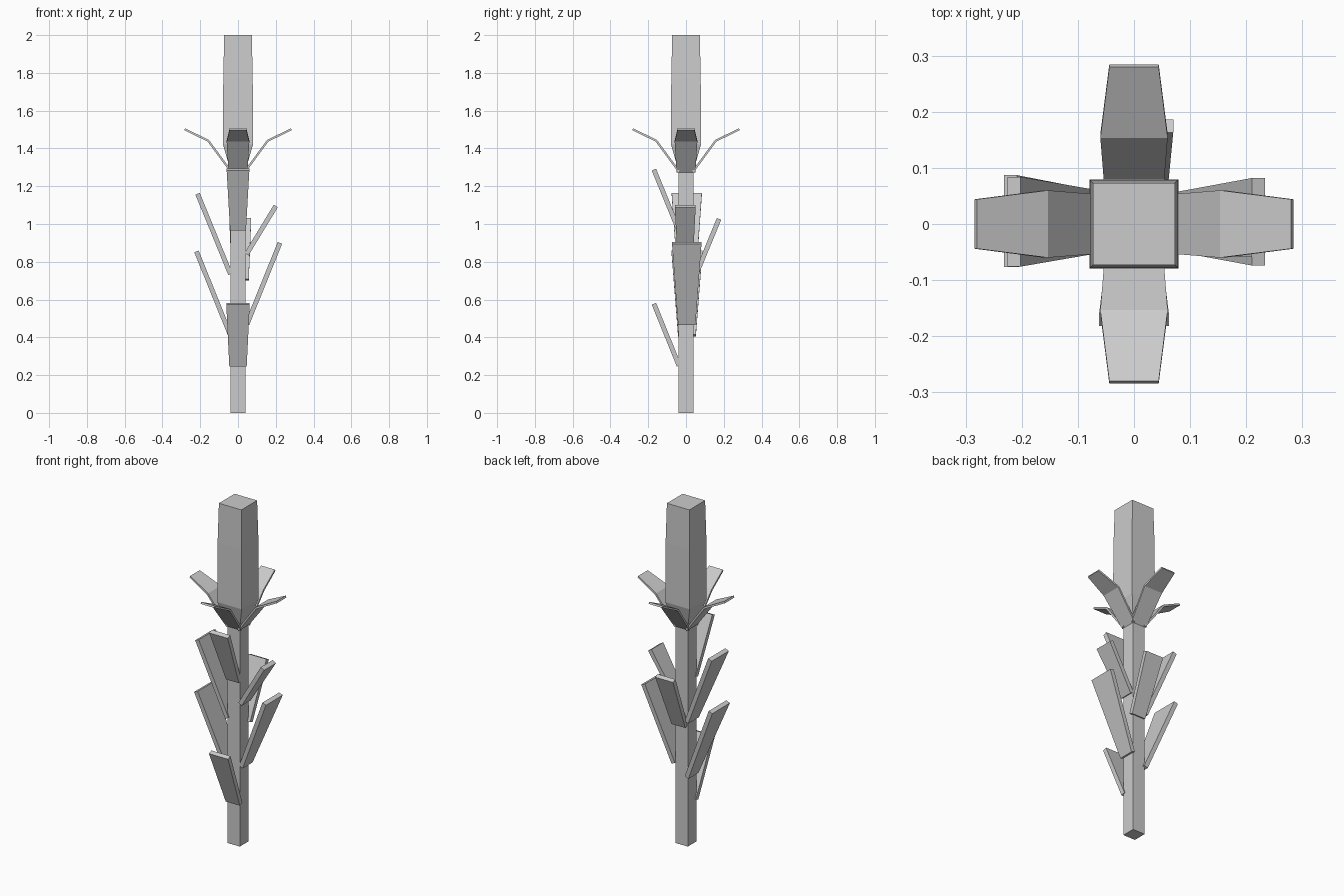
import bpy, bmesh, math
from mathutils import Vector, Matrix

if "Cube" in bpy.data.objects:
    bpy.data.objects.remove(bpy.data.objects["Cube"])


def finish(name, bm):
    bmesh.ops.recalc_face_normals(bm, faces=bm.faces)
    mesh = bpy.data.meshes.new(name)
    bm.to_mesh(mesh)
    bm.free()
    obj = bpy.data.objects.new(name, mesh)
    bpy.context.collection.objects.link(obj)
    return obj


def loft(name, rings, transform=Matrix()):
    """Skin four-cornered rings and cap both ends."""
    bm = bmesh.new()
    loops = [[bm.verts.new(transform @ Vector(p)) for p in r] for r in rings]
    for a, b in zip(loops, loops[1:]):
        for i in range(4):
            j = (i + 1) % 4
            bm.faces.new((a[i], a[j], b[j], b[i]))
    bm.faces.new(loops[0])
    bm.faces.new(loops[-1])
    return finish(name, bm)


def square(h, z):
    return [(-h, -h, z), (h, -h, z), (h, h, z), (-h, h, z)]


def blade(name, path, thick, angle, shift=0.0):
    """Flat leaf along a path of (outward, height, half width), turned about z."""
    pts = [Vector((r, z)) for r, z, w in path]
    rings = []
    for i, (r, z, w) in enumerate(path):
        d = (pts[min(i + 1, len(pts) - 1)] - pts[max(i - 1, 0)]).normalized()
        n = Vector((-d.y, d.x)) * thick / 2
        a, b = pts[i] + n, pts[i] - n
        rings.append([(a.x, shift - w, a.y), (a.x, shift + w, a.y),
                      (b.x, shift + w, b.y), (b.x, shift - w, b.y)])
    loft(name, rings, Matrix.Rotation(math.radians(angle), 4, 'Z'))


# Stem and flower head
loft("stem", [square(0.04, 0), square(0.04, 1.31)])
loft("flower_head", [square(0.042, 1.29), square(0.079, 1.42),
                     square(0.078, 1.77), square(0.073, 2.0)])

# Four bent petals around the head
for k in range(4):
    blade(f"petal_{k + 1}", [(0.035, 1.275, 0.05), (0.157, 1.44, 0.06),
                             (0.282, 1.502, 0.044)], 0.011, 90 * k)

# Stem leaves: angle, base (r, z, half width), tip (r, z, half width), sideways shift
leaves = {
    "left_upper_leaf": (180, (0.04, 0.735, 0.05), (0.214, 1.16, 0.08), -0.004),
    "left_lower_leaf": (180, (0.04, 0.41, 0.047), (0.22, 0.855, 0.082), -0.005),
    "right_lower_leaf": (0, (0.048, 0.47, 0.046), (0.222, 0.9, 0.078), 0.004),
    "right_upper_leaf": (0, (0.045, 0.84, 0.042), (0.2, 1.095, 0.055), -0.004),
    "front_upper_leaf": (-90, (0.04, 0.97, 0.042), (0.17, 1.288, 0.06), 0.0),
    "front_lower_leaf": (-90, (0.037, 0.25, 0.046), (0.17, 0.578, 0.062), 0.0),
    "back_leaf": (90, (0.042, 0.705, 0.045), (0.175, 1.027, 0.058), -0.012),
}
for name, (angle, base, tip, shift) in leaves.items():
    blade(name, [base, tip], 0.025, angle, shift)
